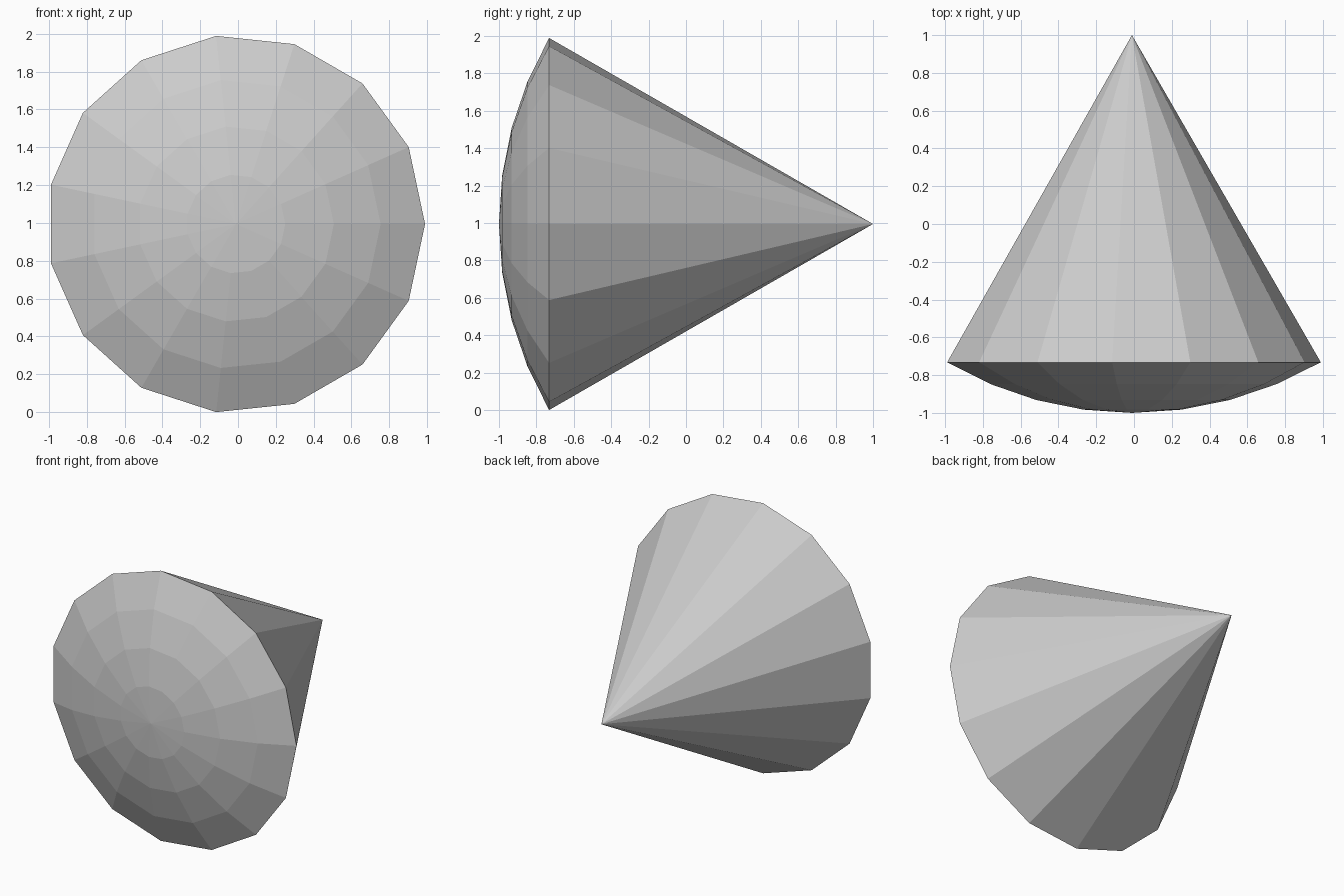
import bpy, bmesh
from math import sin, cos, pi, radians

if "Cube" in bpy.data.objects:
    bpy.data.objects.remove(bpy.data.objects["Cube"])

SIDES = 15
RADIUS = 2.0                                # sphere radius, measured from the tip
HALF_ANGLE = radians(30)
RINGS = 4
RIM = RADIUS * sin(HALF_ANGLE)
CX = -RIM * (1 - cos(pi / SIDES)) / 2       # odd side count: centre the width
CZ = RIM * sin(2 * pi * 4 / SIDES)          # lowest corner rests on z = 0

bm = bmesh.new()
tip = bm.verts.new((CX, 1, CZ))
pole = bm.verts.new((CX, 1 - RADIUS, CZ))

# Rings of the domed cap, from the pole out to the rim
rings = []
for i in range(1, RINGS + 1):
    a = HALF_ANGLE * i / RINGS
    r, y = RADIUS * sin(a), 1 - RADIUS * cos(a)
    rings.append([bm.verts.new((CX + r * cos(2 * pi * k / SIDES), y,
                                CZ + r * sin(2 * pi * k / SIDES)))
                  for k in range(SIDES)])

# Cap centre, cap bands and cone side
for k in range(SIDES):
    n = (k + 1) % SIDES
    bm.faces.new((pole, rings[0][k], rings[0][n]))
    for inner, outer in zip(rings, rings[1:]):
        bm.faces.new((inner[k], outer[k], outer[n], inner[n]))
    bm.faces.new((rings[-1][k], tip, rings[-1][n]))

bmesh.ops.recalc_face_normals(bm, faces=bm.faces)
mesh = bpy.data.meshes.new("domed_cone")
bm.to_mesh(mesh)
bm.free()
bpy.context.collection.objects.link(bpy.data.objects.new("domed_cone", mesh))
